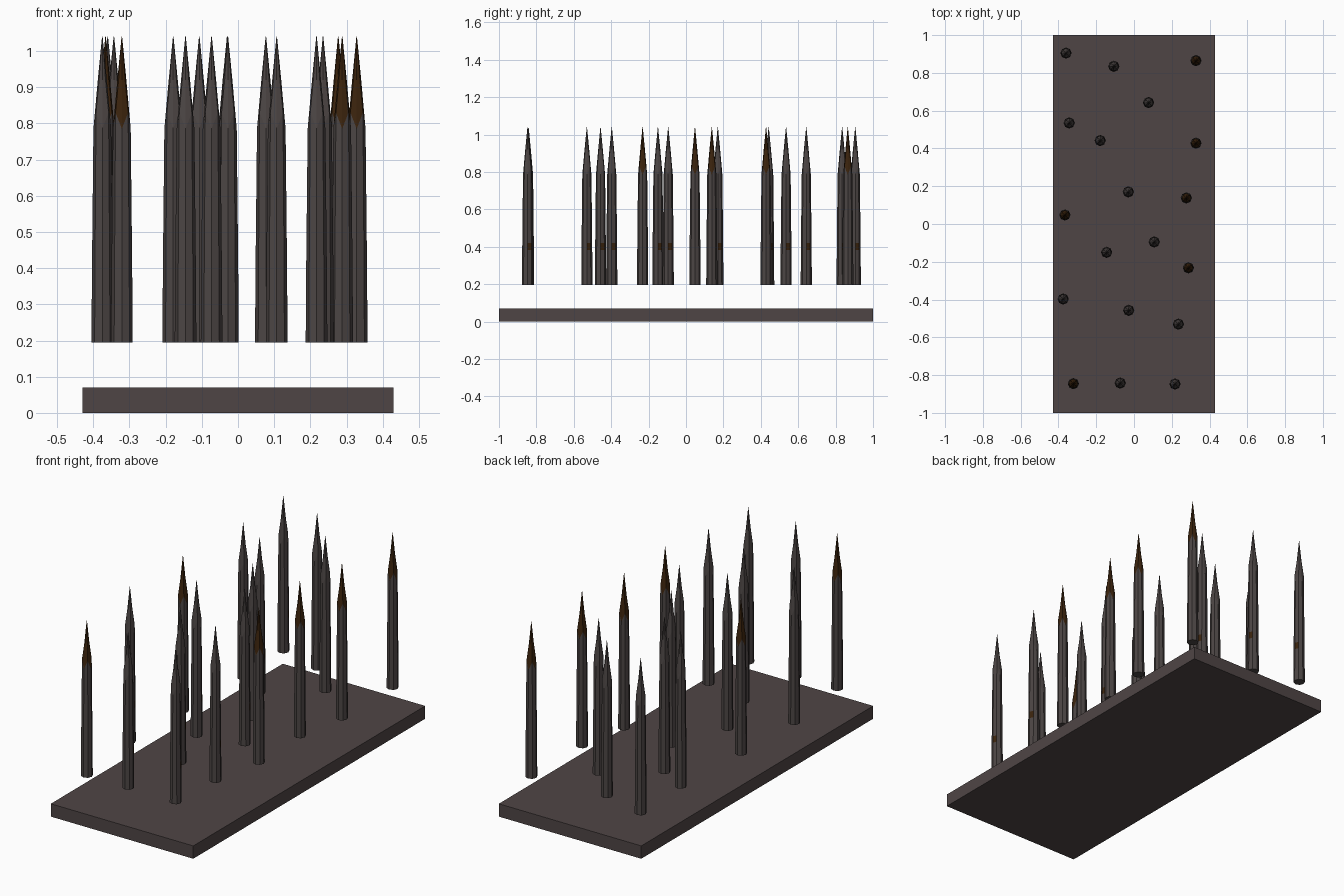
import bpy, bmesh, math

if "Cube" in bpy.data.objects:
    bpy.data.objects.remove(bpy.data.objects["Cube"])


def material(name, rgb):
    m = bpy.data.materials.new(name)
    m.diffuse_color = (*rgb, 1)
    m.use_nodes = True
    m.node_tree.nodes["Principled BSDF"].inputs["Base Color"].default_value = m.diffuse_color
    return m


stone = material("dark plate", (0.078, 0.060, 0.060))
iron = material("dark iron", (0.072, 0.060, 0.058))
rust = material("brown stain", (0.044, 0.017, 0.004))


def finish(bm, name, mats):
    bmesh.ops.recalc_face_normals(bm, faces=bm.faces)
    me = bpy.data.meshes.new(name)
    bm.to_mesh(me)
    bm.free()
    for m in mats:
        me.materials.append(m)
    ob = bpy.data.objects.new(name, me)
    bpy.context.collection.objects.link(ob)
    return ob


# Base plate
bm = bmesh.new()
bmesh.ops.create_cube(bm, size=1)
bmesh.ops.scale(bm, verts=bm.verts, vec=(0.86, 2.0, 0.07))
bmesh.ops.translate(bm, verts=bm.verts, vec=(0, 0, 0.035))
finish(bm, "base_plate", [stone])

SIDES = 8
# (height, radius, height offset of every other corner)
RINGS = [(0.195, 0.030, 0), (0.382, 0.0287, 0), (0.42, 0.0284, 0),
         (0.785, 0.0245, 0.045), (0.92, 0.0125, 0), (1.04, 0.0008, 0)]


def spike(name, x, y, stained_tip):
    bm = bmesh.new()
    rings = []
    for z, r, jag in RINGS:
        rings.append([bm.verts.new((x + r * math.cos(a), y + r * math.sin(a), z + jag * (i % 2)))
                      for i in range(SIDES) for a in [2 * math.pi * i / SIDES]])
    for k, (lo, hi) in enumerate(zip(rings, rings[1:])):
        for i in range(SIDES):
            j = (i + 1) % SIDES
            f = bm.faces.new((lo[i], lo[j], hi[j], hi[i]))
            # stain the point, or a small patch on the right-hand side
            if (stained_tip and k >= 3) or (not stained_tip and k == 1 and i == 0):
                f.material_index = 1
    bm.faces.new(rings[0][::-1])
    bm.faces.new(rings[-1])
    finish(bm, name, [iron, rust])


# Floating spikes: x, y, whether the point is stained
SPIKES = [(-0.36, 0.905, 0), (-0.107, 0.835, 0), (0.328, 0.865, 1), (0.077, 0.643, 0),
          (-0.343, 0.535, 0), (-0.179, 0.442, 0), (0.328, 0.428, 1), (-0.03, 0.17, 0),
          (0.277, 0.138, 1), (-0.366, 0.048, 1), (0.107, -0.095, 0), (-0.145, -0.15, 0),
          (0.288, -0.232, 1), (-0.375, -0.397, 0), (-0.028, -0.457, 0), (0.235, -0.53, 0),
          (-0.321, -0.845, 1), (-0.073, -0.842, 0), (0.217, -0.847, 0)]
for n, (x, y, tip) in enumerate(SPIKES):
    spike(f"spike_{n + 1}", x, y, tip)
